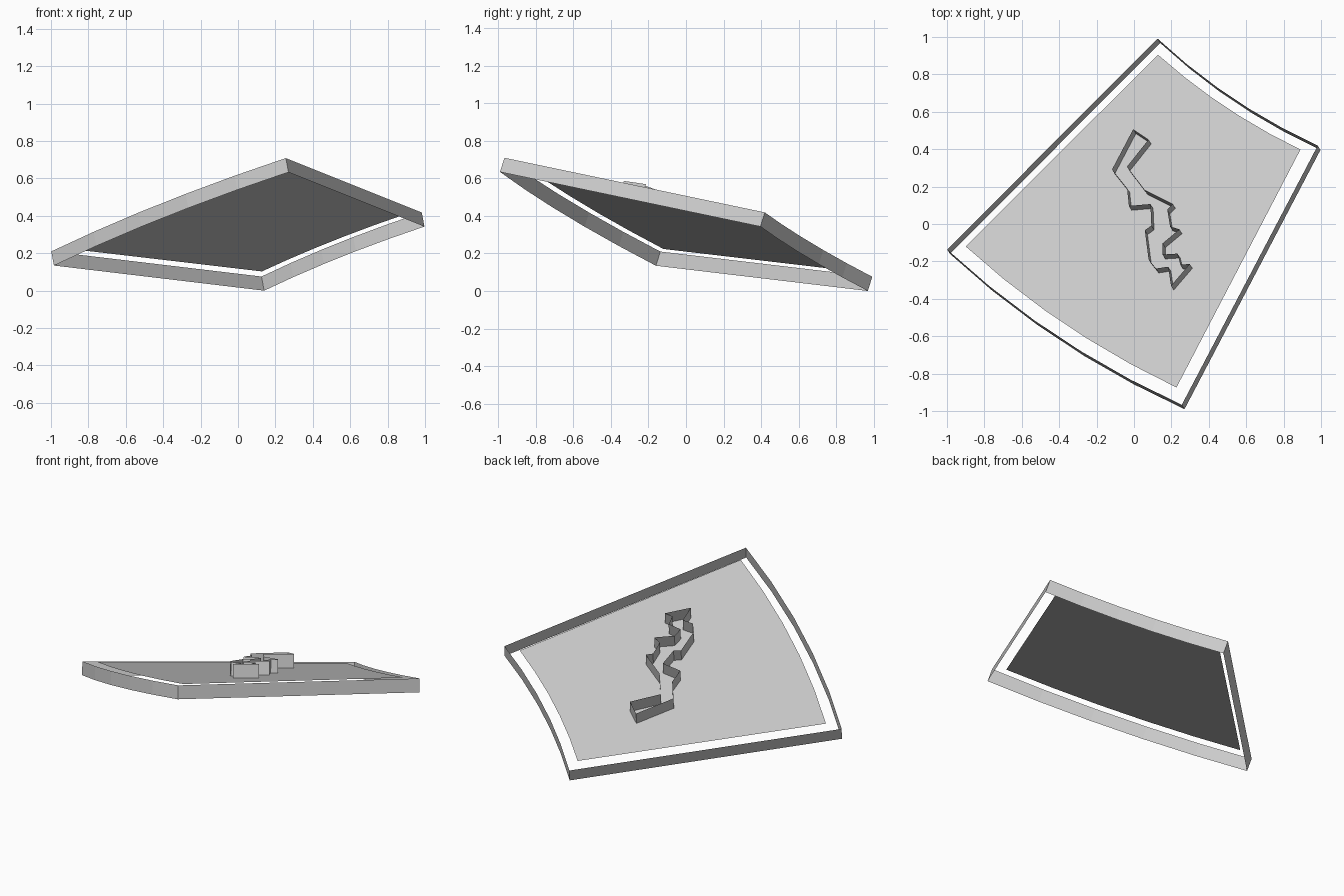
import bpy
from mathutils import Vector

if "Cube" in bpy.data.objects:
    bpy.data.objects.remove(bpy.data.objects["Cube"])

# Everything lies on one tilted plane; walls rise along its normal
SX, SY, BASE = 0.1924, -0.3107, 0.274
RISE = Vector((-SX, -SY, 1)).normalized() * 0.0803
CENTRE = (2.6, 3.46)          # centre of the curved ends, seen from above
STEPS = 5


def on_plane(x, y):
    return Vector((x, y, SX * x + SY * y + BASE))


def arc(p, q):
    """Points from p to q around the shared centre."""
    o = on_plane(*CENTRE)
    a, b = on_plane(*p) - o, on_plane(*q) - o
    pts = []
    for i in range(STEPS + 1):
        t = i / STEPS
        d = a.normalized().slerp(b.normalized(), t)
        pts.append(o + d * (a.length * (1 - t) + b.length * t))
    return pts


def sector(left, front, right, back):
    return arc(left, front) + arc(right, back)


def add_mesh(name, verts, faces):
    me = bpy.data.meshes.new(name)
    me.from_pydata(verts, [], faces)
    me.update()
    ob = bpy.data.objects.new(name, me)
    bpy.context.collection.objects.link(ob)
    return ob


def wall(name, loop):
    """Open ribbon following a closed loop, raised along the normal."""
    n = len(loop)
    verts = loop + [p + RISE for p in loop]
    faces = [(i, (i + 1) % n, n + (i + 1) % n, n + i) for i in range(n)]
    return add_mesh(name, verts, faces)


# Outer rim wall (counter-clockwise from the left corner)
wall("rim_wall", sector((-0.984, -0.160), (0.270, -0.990),
                        (0.997, 0.396), (0.140, 0.968)))

# Flat panel level with the top of the rim, separated by a gap
shift = Vector((RISE.x, RISE.y))
panel_corners = [(-0.90, -0.12), (0.227, -0.874), (0.89, 0.398), (0.128, 0.905)]
panel = [p + RISE for p in sector(*[(x - shift.x, y - shift.y)
                                    for x, y in panel_corners])]
add_mesh("panel", panel, [tuple(range(len(panel)))])

# Jagged crack-shaped wall standing on the panel (mid-height outline)
crack = [
    (0.003, 0.495), (-0.11, 0.28), (-0.03, 0.18), (-0.02, 0.085),
    (0.095, 0.095), (0.10, -0.02), (0.065, -0.045), (0.085, -0.20),
    (0.125, -0.25), (0.19, -0.24), (0.205, -0.342), (0.305, -0.225),
    (0.255, -0.23), (0.24, -0.17), (0.16, -0.175), (0.16, -0.115),
    (0.25, -0.04), (0.20, -0.025), (0.185, 0.065), (0.215, 0.095),
    (0.065, 0.17), (-0.03, 0.295), (0.085, 0.44),
]
wall("crack_wall", [on_plane(x - 1.5 * shift.x, y - 1.5 * shift.y) + RISE
                    for x, y in crack])
